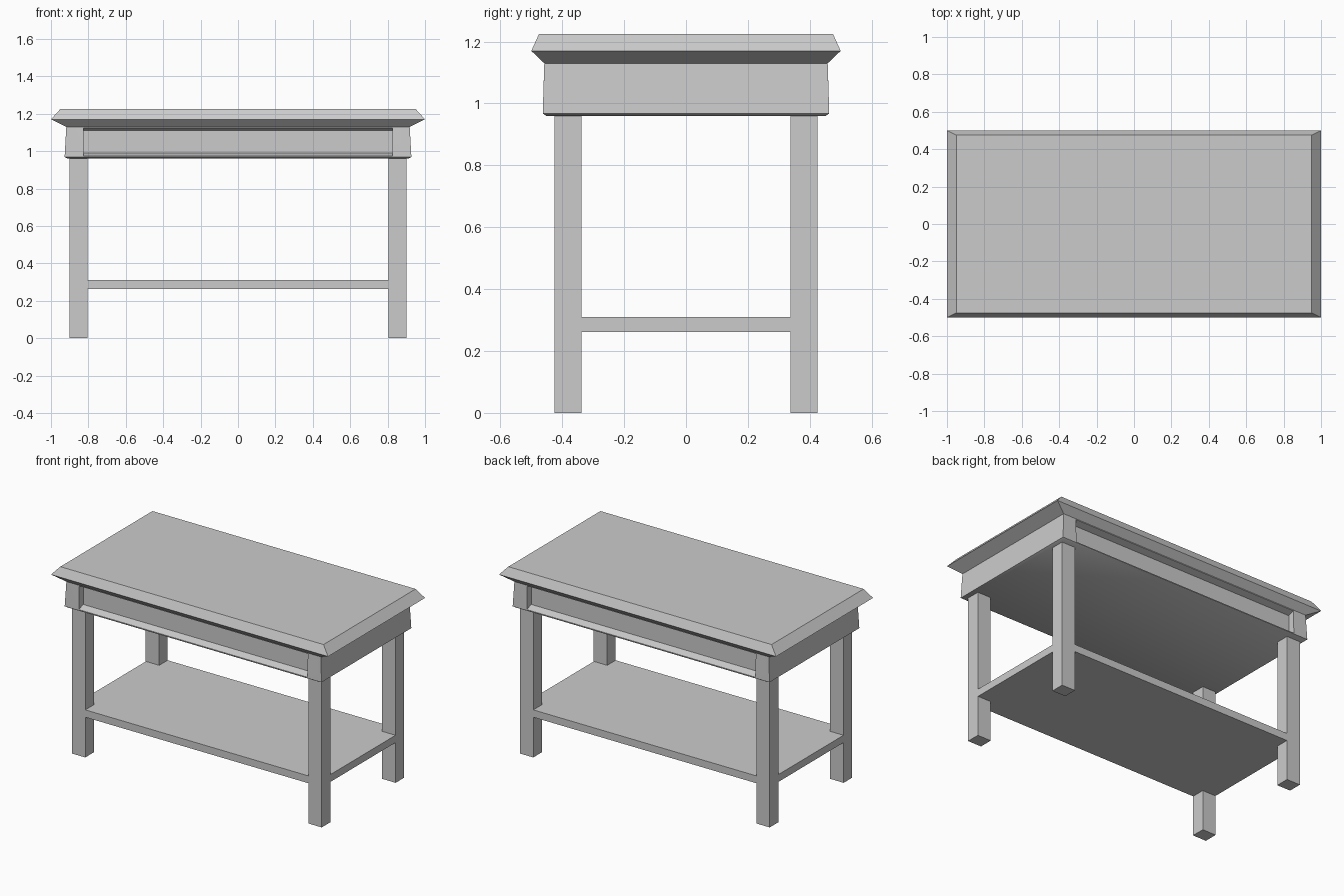
import bpy, bmesh, math

if "Cube" in bpy.data.objects:
    bpy.data.objects.remove(bpy.data.objects["Cube"])


def finish(name, bm):
    bmesh.ops.recalc_face_normals(bm, faces=bm.faces)
    mesh = bpy.data.meshes.new(name)
    bm.to_mesh(mesh)
    bm.free()
    obj = bpy.data.objects.new(name, mesh)
    bpy.context.collection.objects.link(obj)
    return obj


def box(name, x0, x1, y0, y1, z0, z1):
    bm = bmesh.new()
    bmesh.ops.create_cube(bm, size=1)
    for v in bm.verts:
        v.co.x = x0 if v.co.x < 0 else x1
        v.co.y = y0 if v.co.y < 0 else y1
        v.co.z = z0 if v.co.z < 0 else z1
    return finish(name, bm)


# Tabletop and apron: stacked rectangles (half x, half y, z)
rings = [(0.91, 0.452, 0.96), (0.927, 0.463, 0.968), (0.918, 0.458, 1.13),
         (1.0, 0.5, 1.17), (0.95, 0.475, 1.225)]
bm = bmesh.new()
loops = [[bm.verts.new((sx * x, sy * y, z))
          for sx, sy in ((-1, -1), (1, -1), (1, 1), (-1, 1))]
         for x, y, z in rings]
bm.faces.new(loops[0])
bm.faces.new(loops[-1])
for i, (lo, hi) in enumerate(zip(loops, loops[1:])):
    for k in range(4):
        n = (k + 1) % 4
        outer = [lo[k], lo[n], hi[n], hi[k]]
        if i != 1 or k in (1, 3):
            bm.faces.new(outer)
            continue
        # Recessed panel in the front and back of the apron
        s = -1 if k == 0 else 1
        rim = [bm.verts.new((-s * a * 0.825, s * y, z)) for a, y, z in
               ((1, 0.4628, 0.974), (-1, 0.4628, 0.974),
                (-1, 0.4582, 1.125), (1, 0.4582, 1.125))]
        if k == 0:
            for v in rim:
                v.co.x *= -1
        # match the order of the outer corners
        if rim[0].co.x * outer[0].co.x < 0:
            for v in rim:
                v.co.x *= -1
        deep = [bm.verts.new((v.co.x, s * 0.417, z)) for v, z in
                zip(rim, (0.99, 0.99, 1.11, 1.11))]
        for a, b in ((outer, rim), (rim, deep)):
            for j in range(4):
                m = (j + 1) % 4
                bm.faces.new((a[j], a[m], b[m], b[j]))
        bm.faces.new(deep)
top = finish("tabletop_with_apron", bm)

# Four square legs
for sx, side in ((-1, "left"), (1, "right")):
    for sy, end in ((-1, "front"), (1, "back")):
        xs = sorted((sx * 0.805, sx * 0.902))
        ys = sorted((sy * 0.337, sy * 0.425))
        box(f"{end}_{side}_leg", *xs, *ys, 0, 0.965)

# Lower shelf, flush with the legs
box("lower_shelf", -0.901, 0.901, -0.424, 0.424, 0.262, 0.31)

# Soft cove under the rim, sharp corners elsewhere
bpy.ops.object.select_all(action='DESELECT')
top.select_set(True)
bpy.context.view_layer.objects.active = top
bpy.ops.object.shade_smooth_by_angle(angle=math.radians(47))
